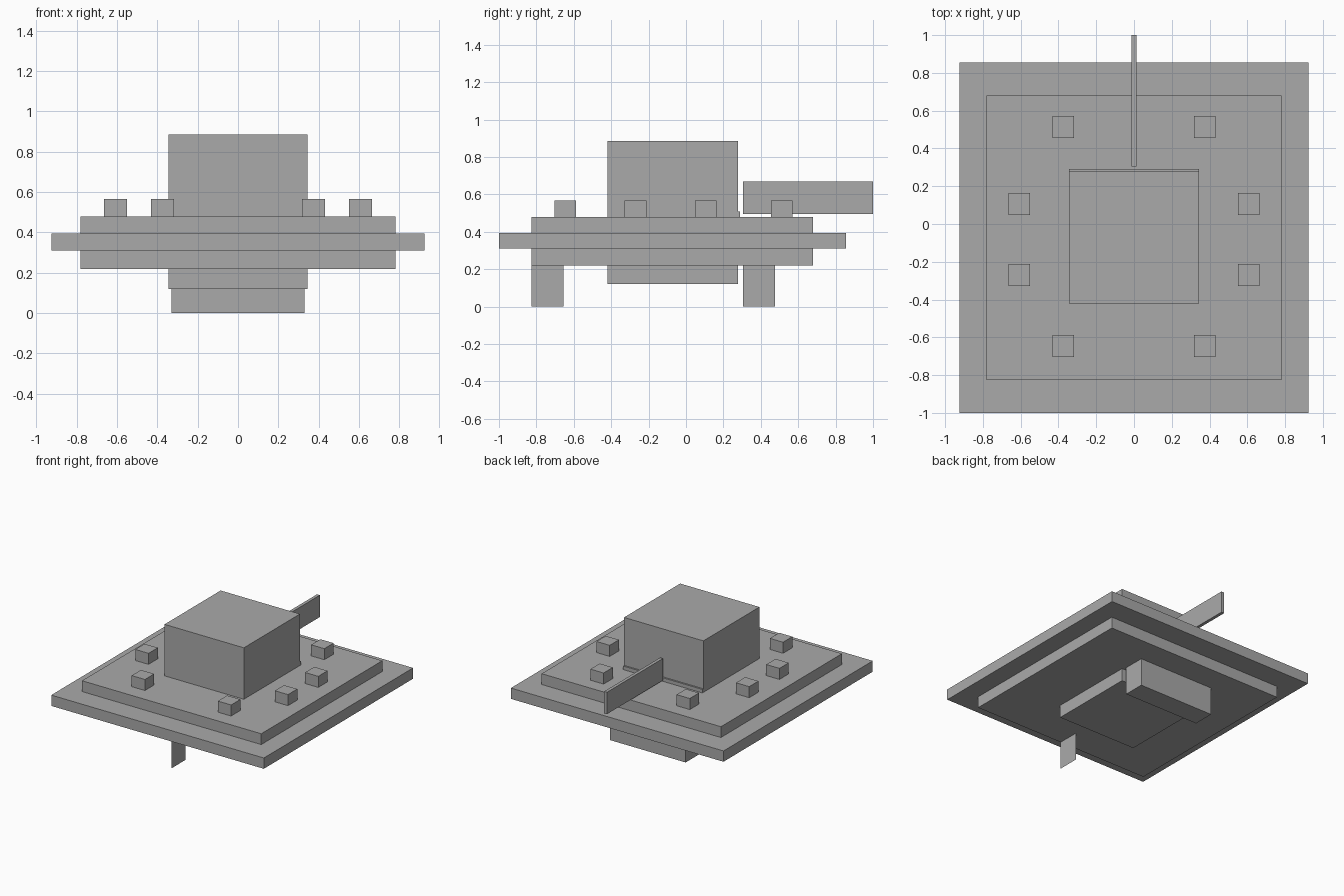
import bpy

if "Cube" in bpy.data.objects:
    bpy.data.objects.remove(bpy.data.objects["Cube"])

grey = bpy.data.materials.new("plain grey")
grey.diffuse_color = (0.4, 0.4, 0.4, 1)
grey.use_nodes = True
grey.node_tree.nodes["Principled BSDF"].inputs["Base Color"].default_value = grey.diffuse_color


def finish(obj, name):
    obj.name = name
    obj.data.materials.append(grey)
    return obj


def box(name, x, y, z):
    """Box from (min, max) ranges on each axis."""
    spans = (x, y, z)
    bpy.ops.mesh.primitive_cube_add(size=1, location=[(a + b) / 2 for a, b in spans])
    obj = bpy.context.object
    obj.scale = [b - a for a, b in spans]
    bpy.ops.object.transform_apply(location=False, rotation=False, scale=True)
    return finish(obj, name)


# Stacked square body
box("rim_slab", (-0.925, 0.925), (-1.0, 0.855), (0.31, 0.395))
box("body_slab", (-0.78, 0.78), (-0.825, 0.68), (0.22, 0.48))
box("core_block", (-0.345, 0.345), (-0.42, 0.277), (0.12, 0.885))

# Small lip behind the core, and the floating tail fin
box("core_lip", (-0.345, 0.345), (0.27, 0.29), (0.47, 0.508))
box("tail_fin", (-0.0125, 0.0125), (0.305, 1.0), (0.496, 0.668))

# Wide rear foot
box("rear_foot", (-0.33, 0.33), (0.305, 0.475), (0.0, 0.22))

# Front foot is a single upright sheet
sheet = bpy.data.meshes.new("front_foot")
sheet.from_pydata([(0, -0.825, 0), (0, -0.655, 0), (0, -0.655, 0.22), (0, -0.825, 0.22)],
                  [], [(0, 1, 2, 3)])
foot = bpy.data.objects.new("front_foot", sheet)
bpy.context.collection.objects.link(foot)
finish(foot, "front_foot")

# Ring of eight small studs
h = 0.0575
for cx, cy in ((0.375, 0.513), (0.607, 0.106), (0.607, -0.27), (0.375, -0.646)):
    for side in (-1, 1):
        x = side * cx
        box("stud", (x - h, x + h), (cy - h, cy + h), (0.475, 0.567))
